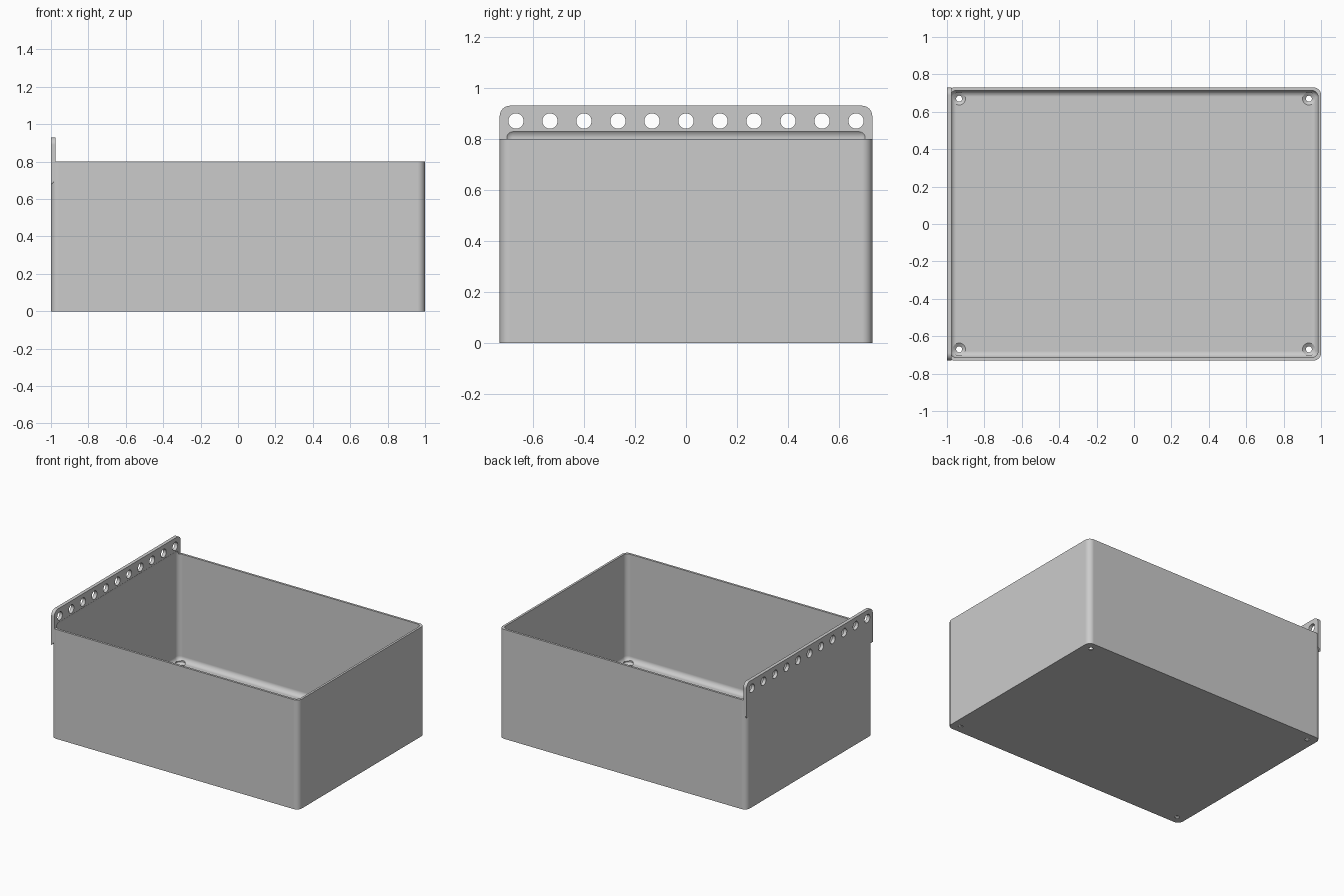
import bpy, bmesh, math
from mathutils import Vector

if "Cube" in bpy.data.objects:
    bpy.data.objects.remove(bpy.data.objects["Cube"])

HALF_X, HALF_Y, HEIGHT = 1.0, 0.73, 0.8
WALL, FLOOR, ROUND = 0.016, 0.02, 0.04
STRIP = 0.025

grey = bpy.data.materials.new("plain grey")
grey.use_nodes = True
grey.diffuse_color = (0.6, 0.6, 0.6, 1)
grey.node_tree.nodes["Principled BSDF"].inputs["Base Color"].default_value = (0.6, 0.6, 0.6, 1)


def add_object(name, bm):
    bmesh.ops.recalc_face_normals(bm, faces=bm.faces)
    mesh = bpy.data.meshes.new(name)
    bm.to_mesh(mesh)
    bm.free()
    mesh.materials.append(grey)
    obj = bpy.data.objects.new(name, mesh)
    bpy.context.collection.objects.link(obj)
    return obj


def loft(name, rings):
    """Closed solid through a stack of matching point rings."""
    bm = bmesh.new()
    loops = [[bm.verts.new(p) for p in ring] for ring in rings]
    count = len(loops[0])
    for low, high in zip(loops, loops[1:]):
        for i in range(count):
            j = (i + 1) % count
            bm.faces.new((low[i], low[j], high[j], high[i]))
    bm.faces.new(loops[0])
    bm.faces.new(loops[-1])
    return add_object(name, bm)


def arc(cx, cy, r, start, end, steps):
    angles = [math.radians(start + (end - start) * i / steps) for i in range(steps + 1)]
    return [(cx + r * math.cos(a), cy + r * math.sin(a)) for a in angles]


def circle(r, steps=32):
    return arc(0, 0, r, 0, 360, steps)[:-1]


def combine(target, tool, operation):
    """Bake a boolean into the target and discard the tool."""
    tool.hide_render = True
    mod = target.modifiers.new("cut", "BOOLEAN")
    mod.operation, mod.solver, mod.object = operation, "EXACT", tool
    graph = bpy.context.evaluated_depsgraph_get()
    mesh = bpy.data.meshes.new_from_object(target.evaluated_get(graph))
    target.modifiers.clear()
    target.data = mesh
    bpy.data.objects.remove(tool)


# Outer body: a prism with rounded upright corners
ix, iy = HALF_X - ROUND, HALF_Y - ROUND
outline = []
for k, (sx, sy) in enumerate([(1, 1), (-1, 1), (-1, -1), (1, -1)]):
    outline += arc(sx * ix, sy * iy, ROUND, 90 * k, 90 * k + 90, 8)
tray = loft("storage_tray", [[(x, y, z) for x, y in outline] for z in (0, HEIGHT)])

# Hanging strip: rounded top corners, sloped underside
top, bottom = 0.93, 0.675
profile = [(-HALF_Y, bottom), (HALF_Y, bottom)]
profile += arc(iy, top - ROUND, ROUND, 0, 90, 8) + arc(-iy, top - ROUND, ROUND, 90, 180, 8)
inner = [(-HALF_X + STRIP, y, z + (STRIP if z == bottom else 0)) for y, z in profile]
strip = loft("hanging_strip", [[(-HALF_X, y, z) for y, z in profile], inner])
combine(tray, strip, "UNION")

# Cavity: rounded block that also undercuts the strip
bm = bmesh.new()
bmesh.ops.create_cube(bm, size=1)
cavity_top = 0.84
bmesh.ops.scale(bm, verts=bm.verts, vec=Vector(
    (2 * (HALF_X - WALL), 2 * (HALF_Y - WALL), cavity_top - FLOOR)))
bmesh.ops.translate(bm, verts=bm.verts, vec=Vector((0, 0, (cavity_top + FLOOR) / 2)))
bmesh.ops.bevel(bm, geom=bm.edges[:], offset=0.035, segments=8, profile=0.5, affect="EDGES")
combine(tray, add_object("cavity_cutter", bm), "DIFFERENCE")

# Row of hanging holes
for i in range(-5, 6):
    rings = [[(x, i * 0.1333 + y, 0.87 + z) for y, z in circle(0.03)] for x in (-1.1, -0.9)]
    combine(tray, loft("hole_cutter", rings), "DIFFERENCE")

# Countersunk screw holes in the floor corners
steps = [(0.016, -0.05), (0.016, 0.006), (0.034, 0.019), (0.034, 0.07)]
for sx in (-1, 1):
    for sy in (-1, 1):
        rings = [[(sx * 0.935 + x, sy * 0.67 + y, z) for x, y in circle(r)] for r, z in steps]
        combine(tray, loft("screw_cutter", rings), "DIFFERENCE")

# Smooth rounded corners while keeping crisp rims
bpy.ops.object.select_all(action="DESELECT")
tray.select_set(True)
bpy.context.view_layer.objects.active = tray
bpy.ops.object.shade_smooth_by_angle(angle=math.radians(30))
weighted = tray.modifiers.new("even_shading", "WEIGHTED_NORMAL")
weighted.keep_sharp = True
